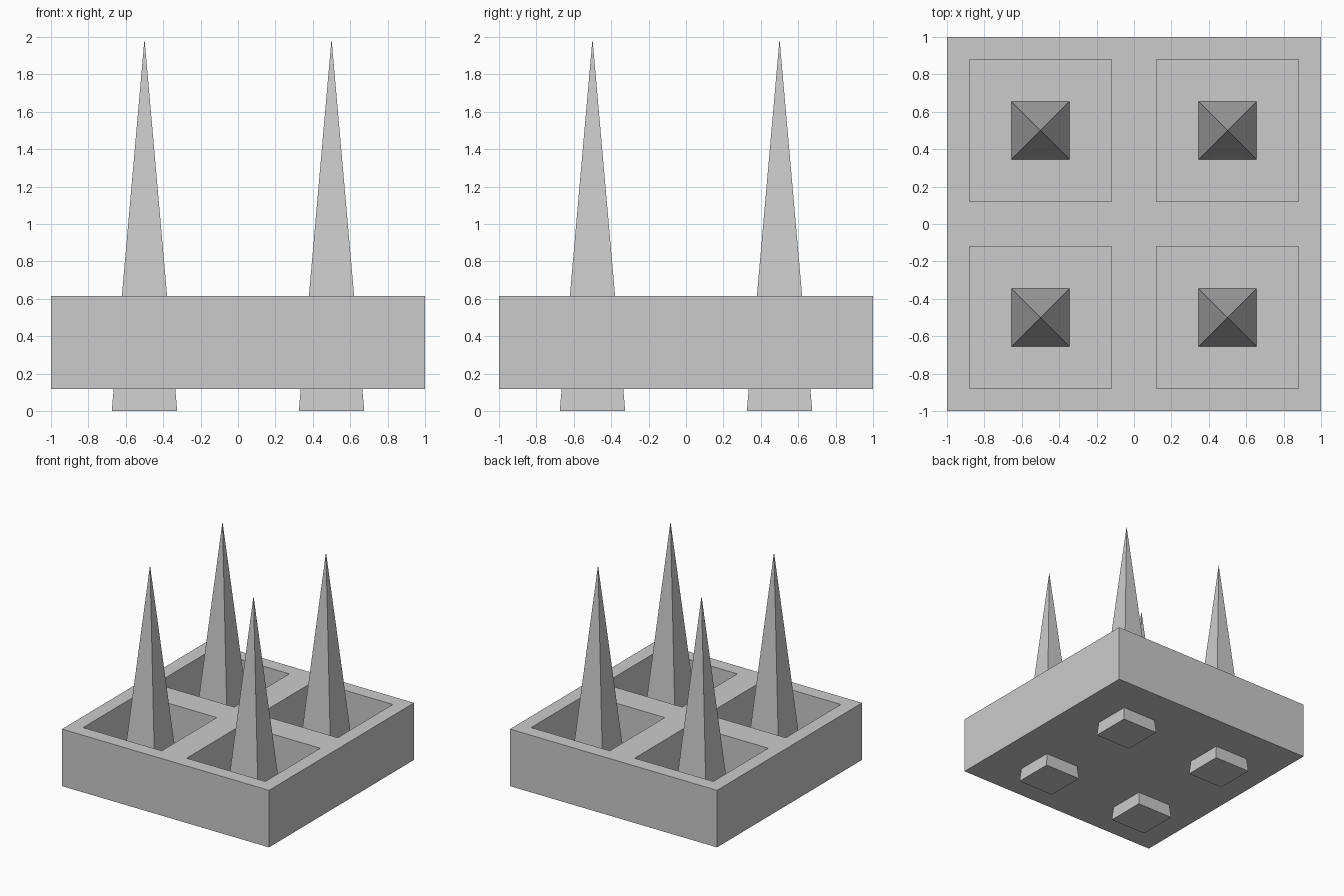
import bpy, bmesh
from mathutils import Matrix

if "Cube" in bpy.data.objects:
    bpy.data.objects.remove(bpy.data.objects["Cube"])

BOTTOM, TOP, FLOOR = 0.118, 0.616, 0.225
TIP, SPIKE_HALF = 1.99, 0.175


def make_object(name, bm):
    bmesh.ops.recalc_face_normals(bm, faces=bm.faces)
    mesh = bpy.data.meshes.new(name)
    bm.to_mesh(mesh)
    bm.free()
    obj = bpy.data.objects.new(name, mesh)
    bpy.context.collection.objects.link(obj)
    return obj


# Base slab: 2x2 grid top, outer walls and underside pulled down from its rim
bm = bmesh.new()
bmesh.ops.create_grid(bm, x_segments=2, y_segments=2, size=1.0,
                      matrix=Matrix.Translation((0, 0, TOP)))
cells = bm.faces[:]
rim = [e for e in bm.edges if e.is_boundary]
walls = bmesh.ops.extrude_edge_only(bm, edges=rim)["geom"]
for v in walls:
    if isinstance(v, bmesh.types.BMVert):
        v.co.z = BOTTOM
bmesh.ops.contextual_create(bm, geom=[e for e in bm.edges if e.is_boundary])

# Square pockets sunk into each cell
bm.normal_update()
for cell in cells:
    bmesh.ops.inset_individual(bm, faces=[cell], thickness=0.17)
    pit = bmesh.ops.extrude_discrete_faces(bm, faces=[cell])["faces"][0]
    for v in pit.verts:
        v.co.z = FLOOR
make_object("base_slab", bm)

# Four-sided spikes passing through the slab, one per pocket
for y, row in ((-0.5, "front"), (0.5, "back")):
    for x, side in ((-0.5, "left"), (0.5, "right")):
        bm = bmesh.new()
        base = [bm.verts.new((sx * SPIKE_HALF, sy * SPIKE_HALF, 0))
                for sx, sy in ((-1, -1), (1, -1), (1, 1), (-1, 1))]
        tip = bm.verts.new((0, 0, TIP))
        bm.faces.new(base)
        for i in range(4):
            bm.faces.new((base[i], base[(i + 1) % 4], tip))
        make_object(f"spike_{row}_{side}", bm).location = (x, y, 0)
